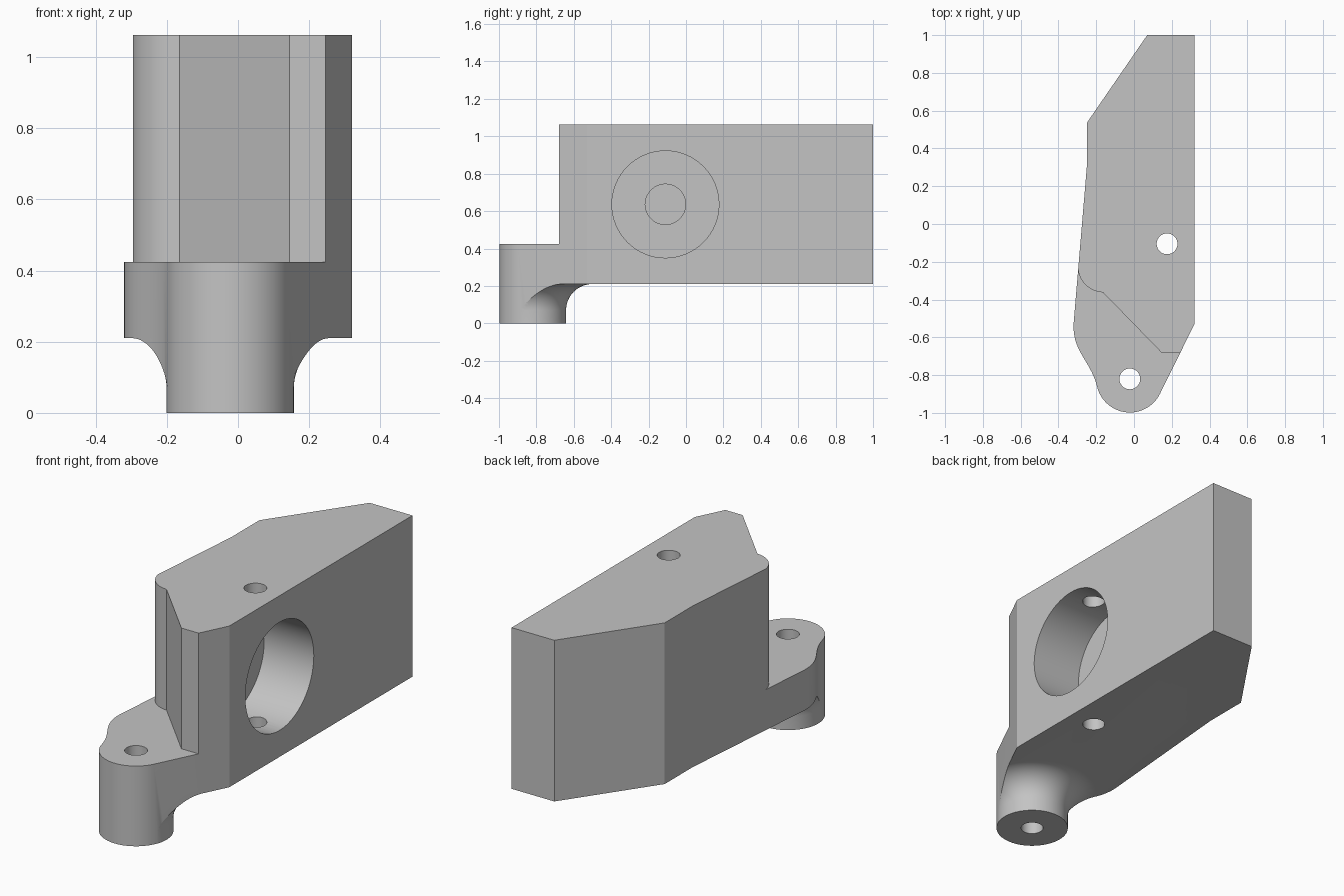
import bpy, bmesh
from math import sin, cos, pi, radians, sqrt
from mathutils import Vector, Matrix
from mathutils.geometry import interpolate_bezier

if "Cube" in bpy.data.objects:
    bpy.data.objects.remove(bpy.data.objects["Cube"])

grey = bpy.data.materials.new("plain grey")
grey.use_nodes = True
grey.diffuse_color = (0.55, 0.55, 0.55, 1)
grey.node_tree.nodes["Principled BSDF"].inputs["Base Color"].default_value = grey.diffuse_color

BOSS = Vector((-0.022, -0.82))
BOSS_R = 0.178
FILLET = 0.14
BOTTOM, STEP, TOP = 0.21, 0.424, 1.062


def finish(name, bm):
    bmesh.ops.recalc_face_normals(bm, faces=bm.faces[:])
    mesh = bpy.data.meshes.new(name)
    bm.to_mesh(mesh)
    bm.free()
    mesh.materials.append(grey)
    obj = bpy.data.objects.new(name, mesh)
    bpy.context.collection.objects.link(obj)
    return obj


def arc(cx, cy, r, a0, a1, n):
    angles = [radians(a0 + (a1 - a0) * i / n) for i in range(n + 1)]
    return [(cx + r * cos(a), cy + r * sin(a)) for a in angles]


def prism(name, outline, z0, z1):
    bm = bmesh.new()
    face = bm.faces.new([bm.verts.new((x, y, z0)) for x, y in outline])
    top = bmesh.ops.extrude_face_region(bm, geom=[face])["geom"]
    verts = [v for v in top if isinstance(v, bmesh.types.BMVert)]
    bmesh.ops.translate(bm, verts=verts, vec=(0, 0, z1 - z0))
    return finish(name, bm)


def drill(name, centre, r, length, axis="Z"):
    bm = bmesh.new()
    turn = Matrix.Rotation(pi / 2, 4, "Y") if axis == "X" else Matrix()
    bmesh.ops.create_cone(bm, cap_ends=True, segments=64, radius1=r, radius2=r,
                          depth=length, matrix=Matrix.Translation(centre) @ turn)
    return finish(name, bm)


def ring(name, profile, centre, segments=96):
    # Closed radius/height profile turned about a vertical axis
    bm = bmesh.new()
    loops = []
    for s in range(segments):
        a = 2 * pi * s / segments
        loops.append([bm.verts.new((centre.x + r * cos(a), centre.y + r * sin(a), z))
                      for r, z in profile])
    for s in range(segments):
        a, b = loops[s], loops[(s + 1) % segments]
        for i in range(len(profile)):
            j = (i + 1) % len(profile)
            bm.faces.new((a[i], a[j], b[j], b[i]))
    return finish(name, bm)


# Body: full plan outline, boss end at the front
start = BOSS + BOSS_R * Vector((cos(radians(195)), sin(radians(195))))
flank = interpolate_bezier(Vector((-0.32, -0.53, 0)), Vector((-0.325, -0.68, 0)),
                           Vector((-0.23, -0.72, 0)), start.to_3d(), 20)
outline = [(0.32, -0.53), (0.32, 1), (0.07, 1), (-0.25, 0.535), (-0.25, 0.3)]
outline += [(p.x, p.y) for p in flank[:-1]]
outline += arc(BOSS.x, BOSS.y, BOSS_R, 195, 333.4, 28)
body = prism("bracket_body", outline, 0, TOP)

# Step above the boss
step = [(-0.6, -1.3), (0.6, -1.3), (0.6, -0.68), (0.145, -0.68)]
step += arc(-0.16, -0.225, 0.137, 268, 180, 16) + [(-0.6, -0.225)]
cutters = [prism("step_cutter", step, STEP, 1.4)]

# Underside, leaving the round boss with its fillet
r0 = BOSS_R + 0.001
profile = [(2.5, -0.2), (r0, -0.2)]
for i in range(17):
    a = pi / 2 * i / 16
    profile.append((r0 + FILLET * (1 - cos(a)), BOTTOM - FILLET + FILLET * sin(a)))
profile.append((2.5, BOTTOM))
cutters.append(ring("underside_cutter", profile, BOSS))

# Blind side bore with a smaller pilot hole, and two vertical pin holes
cutters += [
    drill("bore_cutter", (0.28, -0.11, 0.636), 0.286, 0.5, "X"),
    drill("pilot_cutter", (0.03, -0.11, 0.636), 0.108, 0.3, "X"),
    drill("pin_cutter", (0.175, -0.105, 0.6), 0.055, 2),
    drill("boss_pin_cutter", (BOSS.x, BOSS.y, 0.3), 0.055, 2),
]
for cutter in cutters:
    cutter.hide_render = True
    mod = body.modifiers.new(cutter.name, "BOOLEAN")
    mod.operation = "DIFFERENCE"
    mod.solver = "EXACT"
    mod.object = cutter

bpy.ops.object.select_all(action="DESELECT")
body.select_set(True)
bpy.context.view_layer.objects.active = body
for mod in list(body.modifiers):
    bpy.ops.object.modifier_apply(modifier=mod.name)
for cutter in cutters:
    bpy.data.objects.remove(cutter)

# Smooth curves, crisp full-height corners
bpy.ops.object.shade_smooth_by_angle(angle=radians(20))
verts = body.data.vertices
for edge in body.data.edges:
    a, b = (verts[i].co for i in edge.vertices)
    if abs(a.z - b.z) > 0.8 and (a.xy - b.xy).length < 0.001:
        edge.use_edge_sharp = True
